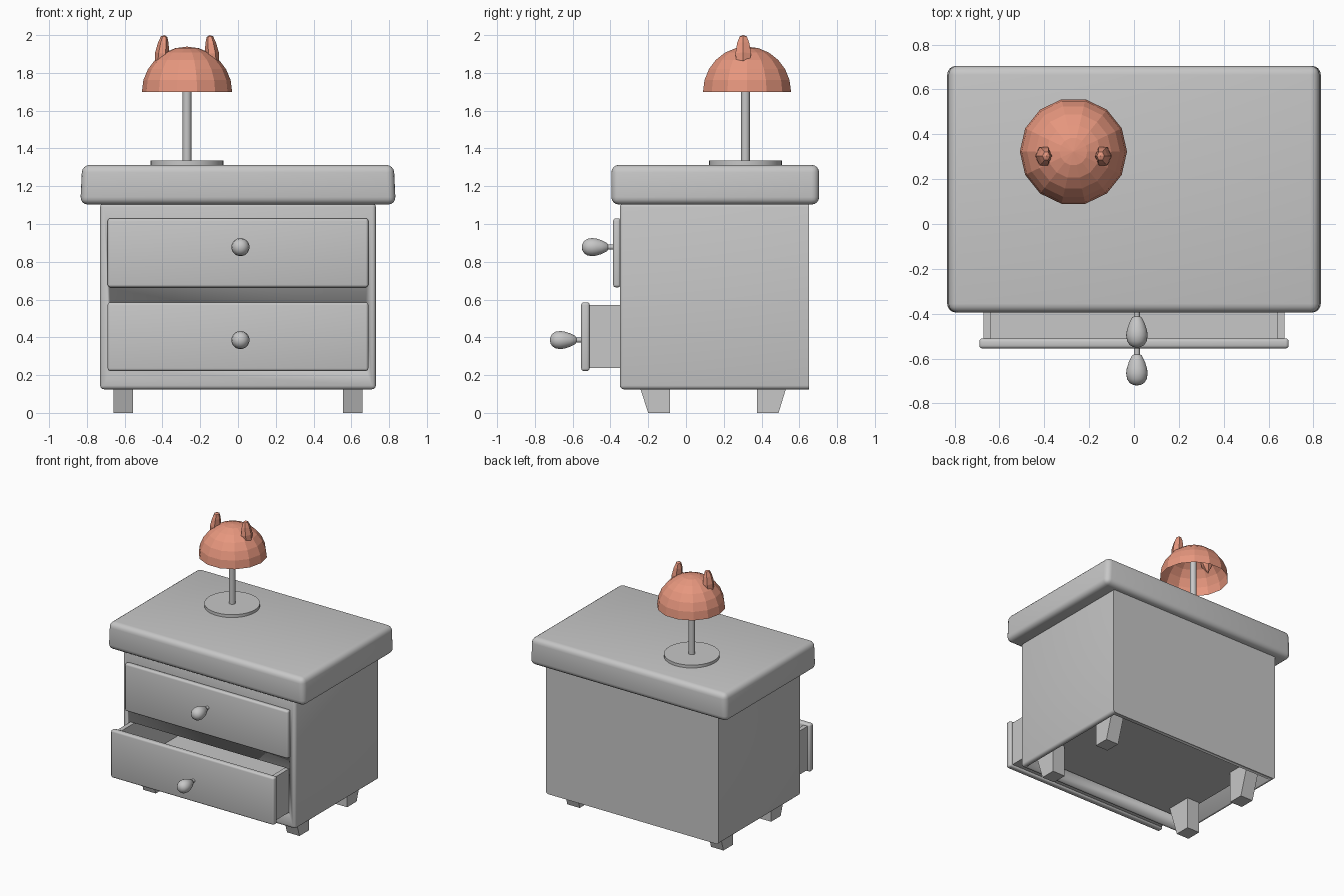
import bpy, bmesh, math
from mathutils import Matrix, Vector

cube = bpy.data.objects.get("Cube")
if cube:
    bpy.data.objects.remove(cube, do_unlink=True)


def material(name, colour):
    m = bpy.data.materials.new(name)
    m.use_nodes = True
    m.diffuse_color = colour
    m.node_tree.nodes["Principled BSDF"].inputs["Base Color"].default_value = colour
    return m


GREY = material("painted grey", (0.57, 0.57, 0.57, 1))
CORAL = material("coral shade", (0.8, 0.31, 0.21, 1))


def finish(bm, name, mat, smooth=True):
    bmesh.ops.recalc_face_normals(bm, faces=bm.faces)
    mesh = bpy.data.meshes.new(name)
    bm.to_mesh(mesh)
    bm.free()
    mesh.materials.append(mat)
    ob = bpy.data.objects.new(name, mesh)
    bpy.context.collection.objects.link(ob)
    bpy.ops.object.select_all(action='DESELECT')
    ob.select_set(True)
    bpy.context.view_layer.objects.active = ob
    if smooth:
        bpy.ops.object.shade_smooth_by_angle(angle=math.radians(35))
    return ob


def add_box(bm, lo, hi):
    lo, hi = Vector(lo), Vector(hi)
    mat = Matrix.Translation((lo + hi) / 2) @ Matrix.Diagonal((*(hi - lo), 1))
    return bmesh.ops.create_cube(bm, size=1, matrix=mat)["verts"]


def box(name, lo, hi, radius=0, segments=3, square_back=False, taper=1):
    bm = bmesh.new()
    add_box(bm, lo, hi)
    for v in bm.verts:
        if v.co.z > hi[2] - 0.001:
            v.co.x *= taper
    if radius:
        edges = [e for e in bm.edges if not (
            square_back and all(v.co.y > hi[1] - 0.001 for v in e.verts))]
        bmesh.ops.bevel(bm, geom=edges, offset=radius, segments=segments,
                        profile=0.5, affect='EDGES', clamp_overlap=True)
    return finish(bm, name, GREY)


def cut(target, lo, hi):
    cutter = box("cutter", lo, hi)
    cutter.hide_render = True
    bpy.context.view_layer.objects.active = target
    mod = target.modifiers.new("cut", 'BOOLEAN')
    mod.operation, mod.solver, mod.object = 'DIFFERENCE', 'EXACT', cutter
    bpy.ops.object.modifier_apply(modifier=mod.name)
    bpy.data.objects.remove(cutter, do_unlink=True)


def lathe(name, profile, matrix, mat, steps, smooth=True):
    """Spin (radius, height) points round z, then place with a matrix."""
    bm = bmesh.new()
    verts = [bm.verts.new((r, 0, h)) for r, h in profile]
    edges = [bm.edges.new(pair) for pair in zip(verts, verts[1:])]
    bmesh.ops.spin(bm, geom=verts + edges, axis=(0, 0, 1), cent=(0, 0, 0),
                   angle=math.tau, steps=steps)
    bmesh.ops.remove_doubles(bm, verts=bm.verts, dist=0.0005)
    bm.transform(matrix)
    return finish(bm, name, mat, smooth)


# Cabinet: hollow shell, open underneath, with a mouth for the open drawer
body = box("cabinet_body", (-0.73, -0.35, 0.125), (0.73, 0.65, 1.11), 0.02, 3, True)
cut(body, (-0.70, -0.32, 0), (0.70, 0.62, 1.08))
cut(body, (-0.675, -0.5, 0.23), (0.675, -0.25, 0.575))
box("cabinet_top", (-0.835, -0.395, 1.103), (0.835, 0.705, 1.313), 0.04, 4, taper=0.988)


# Drawers: rounded front, open tray and an egg-shaped knob
KNOB = [(0.013, 0), (0.013, 0.028), (0.022, 0.034), (0.036, 0.062), (0.045, 0.09),
        (0.048, 0.112), (0.044, 0.138), (0.032, 0.156), (0.016, 0.165), (0, 0.167)]


def drawer(label, front, back, low, high, tray_back):
    box(label + "_drawer_front", (-0.69, front, low), (0.69, back, high), 0.014)
    bm = bmesh.new()
    z0, z1 = low + 0.015, high - 0.015
    add_box(bm, (-0.67, back - 0.01, z0), (0.67, tray_back, z0 + 0.035))
    for s in (-1, 1):
        xs = sorted((s * 0.67, s * 0.637))
        add_box(bm, (xs[0], back - 0.01, z0), (xs[1], tray_back, z1))
    add_box(bm, (-0.67, tray_back - 0.03, z0), (0.67, tray_back, z1))
    finish(bm, label + "_drawer_tray", GREY)
    place = Matrix.Translation((0.013, front + 0.002, (low + high) / 2 + 0.03 * (label == "upper")
                                - 0.018 * (label == "lower")))
    lathe(label + "_knob", KNOB, place @ Matrix.Rotation(math.pi / 2, 4, 'X'), GREY, 24)


drawer("upper", -0.386, -0.345, 0.665, 1.03, 0.58)
drawer("lower", -0.555, -0.51, 0.222, 0.585, 0.58)


# Feet: the outward side slopes in towards the floor
for side, s in (("left", 1), ("right", -1)):
    for end, inner, outer, tip in (("front", -0.085, -0.28, -0.2),
                                   ("back", 0.375, 0.565, 0.49)):
        bm = bmesh.new()
        xs = sorted((s * 0.555, s * 0.66))
        ys = sorted((inner, outer))
        for v in add_box(bm, (xs[0], ys[0], 0), (xs[1], ys[1], 0.245)):
            if v.co.z < 0.01 and abs(v.co.y - outer) < 0.001:
                v.co.y = tip
        finish(bm, f"{end}_{side}_foot", GREY)


# Lamp: disc base, thin pole and a faceted half-dome shade
LX, LY = -0.27, 0.315
lathe("lamp_base", [(0, 1.305), (0.193, 1.305), (0.193, 1.335), (0, 1.335)],
      Matrix.Translation((LX, LY, 0)), GREY, 32)
lathe("lamp_pole", [(0, 1.32), (0.023, 1.32), (0.023, 1.92), (0, 1.92)],
      Matrix.Translation((LX, LY, 0)), GREY, 16)
dome = [(0.239 * math.cos(a), 0.239 * math.sin(a))
        for a in (math.pi / 2 * i / 6 for i in range(7))]
lathe("lamp_shade", dome, Matrix.Translation((LX, LY + 0.008, 1.70)), CORAL, 14, False)

# Ears: small faceted buds leaning inwards
EAR = [(0, -0.1), (0.04, -0.04), (0.044, 0), (0.034, 0.055), (0.02, 0.09), (0, 0.098)]
for side, s in (("left", 1), ("right", -1)):
    place = (Matrix.Translation((LX + s * 0.132, 0.303, 1.903))
             @ Matrix.Rotation(-s * math.radians(7), 4, 'Y')
             @ Matrix.Diagonal((0.84, 1.08, 1, 1)))
    lathe(side + "_ear", EAR, place, CORAL, 6, False)
